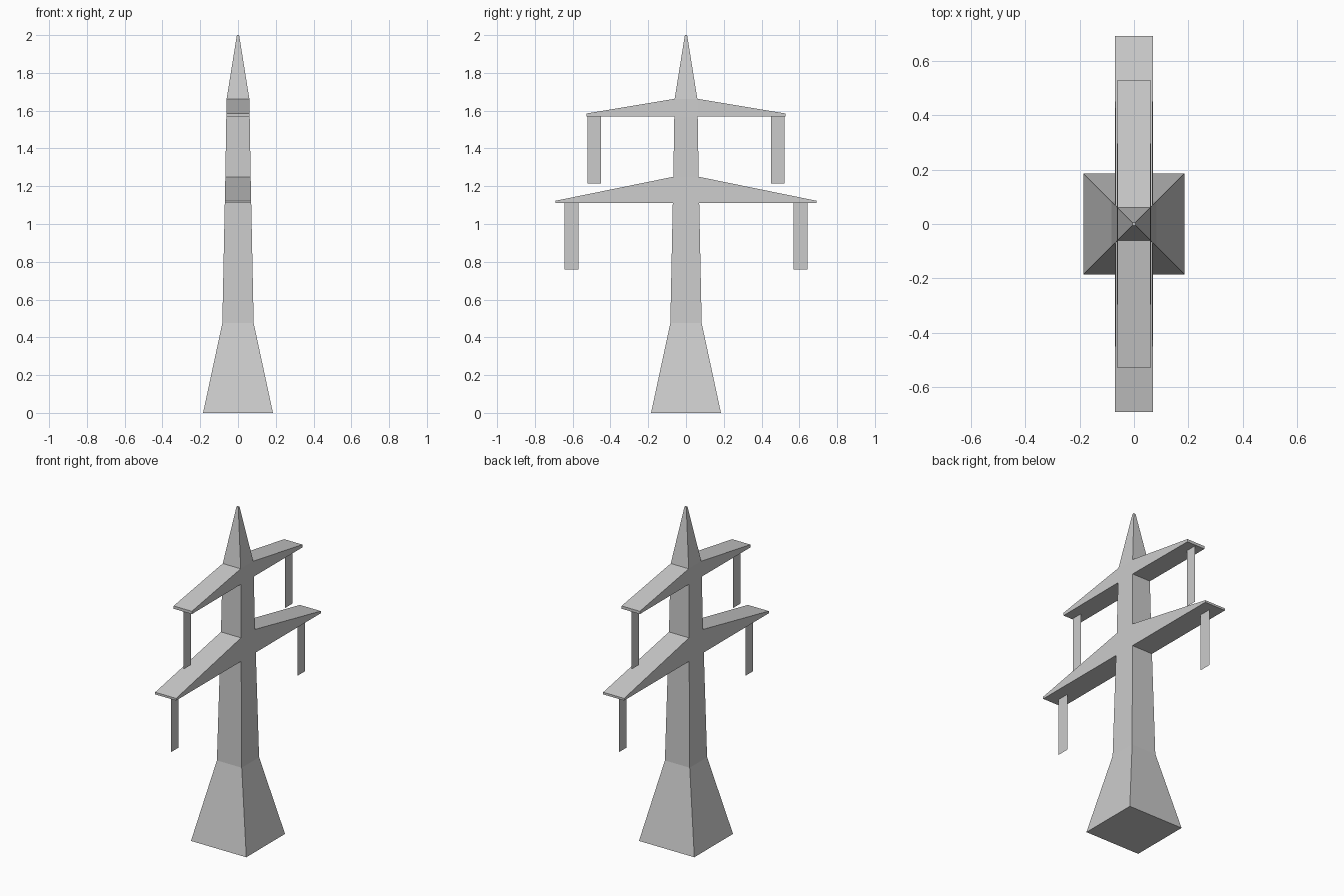
import bpy, bmesh

if "Cube" in bpy.data.objects:
    bpy.data.objects.remove(bpy.data.objects["Cube"])

# Tower levels: (height, half width of the square section)
LEVELS = [(0, 0.185), (0.475, 0.083), (1.11, 0.07), (1.25, 0.067),
          (1.57, 0.062), (1.663, 0.06), (2.0, 0.006)]
# Cross-arms: level band -> (reach, half width at tip, tip bottom z, tip top z)
ARMS = {2: (0.691, 0.07, 1.11, 1.123), 4: (0.528, 0.061, 1.568, 1.585)}


def add_object(name, bm):
    bmesh.ops.recalc_face_normals(bm, faces=bm.faces)
    mesh = bpy.data.meshes.new(name)
    bm.to_mesh(mesh)
    bm.free()
    obj = bpy.data.objects.new(name, mesh)
    bpy.context.collection.objects.link(obj)
    return obj


def bridge(bm, a, b, skip=()):
    """Join two four-point loops with quads."""
    for i in range(4):
        if i not in skip:
            j = (i + 1) % 4
            bm.faces.new((a[i], a[j], b[j], b[i]))


# Tower with the cross-arms growing out of its front and back faces
bm = bmesh.new()
corners = [(-1, -1), (1, -1), (1, 1), (-1, 1)]
rings = [[bm.verts.new((x * h, y * h, z)) for x, y in corners] for z, h in LEVELS]
for k in range(len(rings) - 1):
    bridge(bm, rings[k], rings[k + 1], skip=(0, 2) if k in ARMS else ())
bm.faces.new(rings[0])
bm.faces.new(rings[-1])

for k, (reach, w, z0, z1) in ARMS.items():
    for side, (i, j) in ((-1, (0, 1)), (1, (2, 3))):
        root = [rings[k][i], rings[k][j], rings[k + 1][j], rings[k + 1][i]]
        s = -side
        tip = [bm.verts.new((x * w * s, side * reach, z))
               for x, z in ((-1, z0), (1, z0), (1, z1), (-1, z1))]
        bridge(bm, root, tip)
        bm.faces.new(tip)
add_object("pylon_tower", bm)


# Flat insulator strips hanging under the arm ends
def insulator(name, y0, y1, z0, z1):
    bm = bmesh.new()
    bm.faces.new([bm.verts.new((0, y, z))
                  for y, z in ((y0, z0), (y1, z0), (y1, z1), (y0, z1))])
    add_object(name, bm)


for label, inner, outer, z0, z1 in (("lower", 0.569, 0.642, 0.76, 1.11),
                                    ("upper", 0.45, 0.521, 1.215, 1.568)):
    insulator(label + "_insulator_back", inner, outer, z0, z1)
    insulator(label + "_insulator_front", -outer, -inner, z0, z1)
